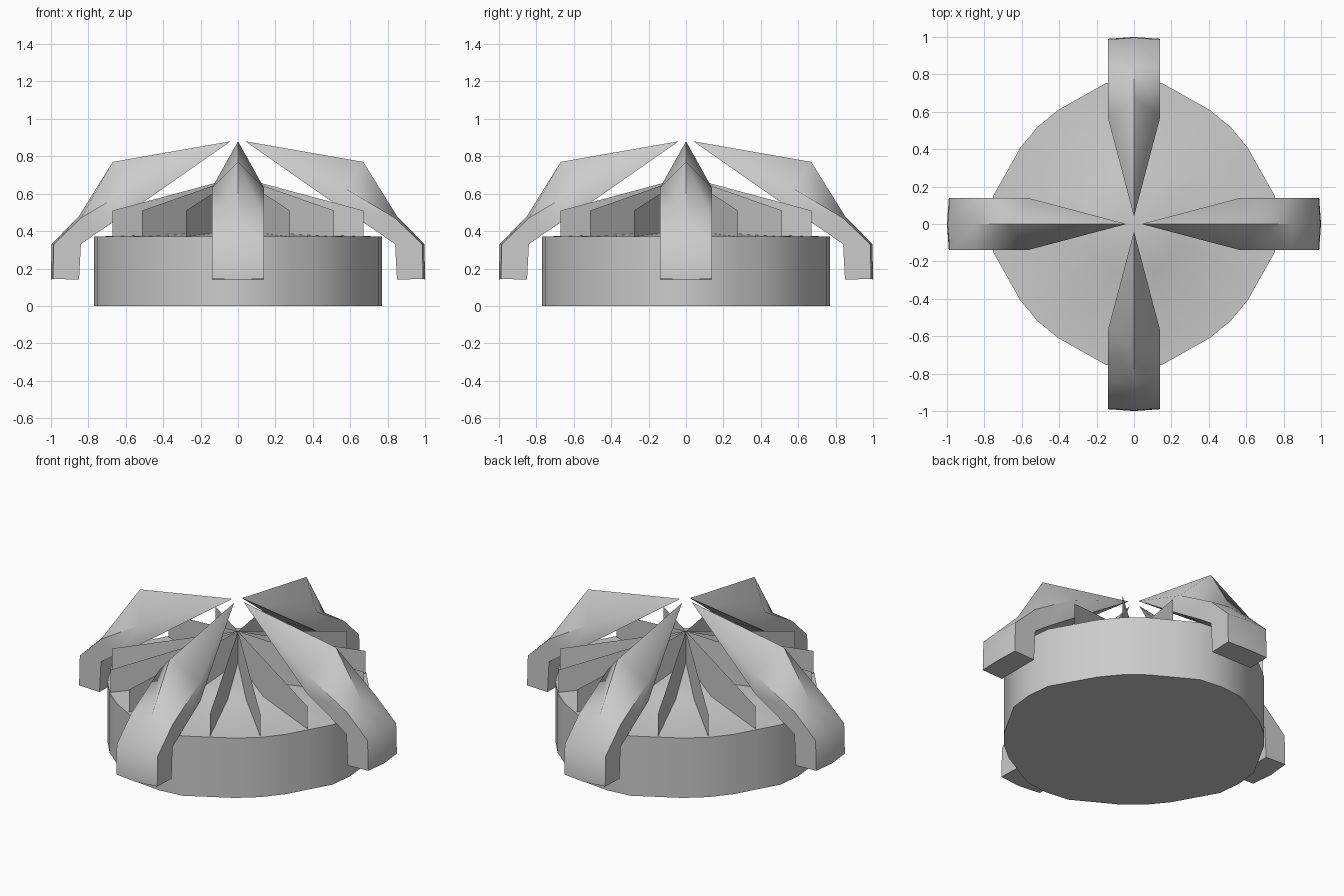
import bpy, bmesh, math
from mathutils import Matrix

if "Cube" in bpy.data.objects:
    bpy.data.objects.remove(bpy.data.objects["Cube"])


def add_object(name, bm, angle=None):
    bmesh.ops.recalc_face_normals(bm, faces=bm.faces)
    mesh = bpy.data.meshes.new(name)
    bm.to_mesh(mesh)
    bm.free()
    ob = bpy.data.objects.new(name, mesh)
    bpy.context.collection.objects.link(ob)
    if angle:
        bpy.ops.object.select_all(action='DESELECT')
        ob.select_set(True)
        bpy.context.view_layer.objects.active = ob
        bpy.ops.object.shade_smooth_by_angle(angle=math.radians(angle))
    return ob


# Drum body: 32 sides, slightly wider under the four arms
RADII = [0.77, 0.768, 0.735, 0.732, 0.732, 0.732, 0.735, 0.768]
bm = bmesh.new()
levels = [(1.0, 0.0), (1.0, 0.37), (0.36, 0.39)]
rings = []
for scale, z in levels:
    ring = []
    for i in range(32):
        a = math.radians(11.25 * i)
        r = RADII[i % 8] * scale
        ring.append(bm.verts.new((r * math.cos(a), r * math.sin(a), z)))
    rings.append(ring)
top = bm.verts.new((0, 0, 0.5))
bm.faces.new(rings[0][::-1])
for i in range(32):
    j = (i + 1) % 32
    for lo, hi in zip(rings, rings[1:]):
        bm.faces.new((lo[i], lo[j], hi[j], hi[i]))
    bm.faces.new((rings[-1][i], rings[-1][j], top))
add_object("drum_body", bm, 40)

# Upright radial fins: three in each quarter, none below the arms
FIN = [(0.0, 0.38), (0.725, 0.37), (0.725, 0.51), (0.0, 0.69)]
for i in range(16):
    if i % 4 == 0:
        continue
    a = math.radians(22.5 * i)
    bm = bmesh.new()
    bm.faces.new([bm.verts.new((r * math.cos(a), r * math.sin(a), z)) for r, z in FIN])
    add_object(f"radial_fin_{i}", bm)

# Four bent arms: ridge, shoulder and underside points (distance, height) per section
W = 0.14
SECTIONS = [
    ((0.67, 0.77), (0.57, 0.63), (0.57, 0.51)),
    ((0.85, 0.48), (0.84, 0.47), (0.74, 0.40)),
    ((0.997, 0.33), (0.985, 0.33), (0.84, 0.33)),
    ((1.0, 0.14), (0.99, 0.145), (0.85, 0.14)),
]
for k, side in enumerate(("right", "back", "left", "front")):
    bm = bmesh.new()
    tip = bm.verts.new((0.04, 0, 0.88))
    rings = []
    for ridge, shoulder, under in SECTIONS:
        pts = [(ridge, 0), (shoulder, W), (under, W), (under, -W), (shoulder, -W)]
        rings.append([bm.verts.new((p[0], y, p[1])) for p, y in pts])
    for i in range(5):
        j = (i + 1) % 5
        bm.faces.new((tip, rings[0][i], rings[0][j]))
        for a, b in zip(rings, rings[1:]):
            bm.faces.new((a[i], b[i], b[j], a[j]))
    bm.faces.new(rings[-1])
    bmesh.ops.transform(bm, matrix=Matrix.Rotation(k * math.pi / 2, 4, 'Z'), verts=bm.verts)
    add_object(f"{side}_arm", bm, 50)
